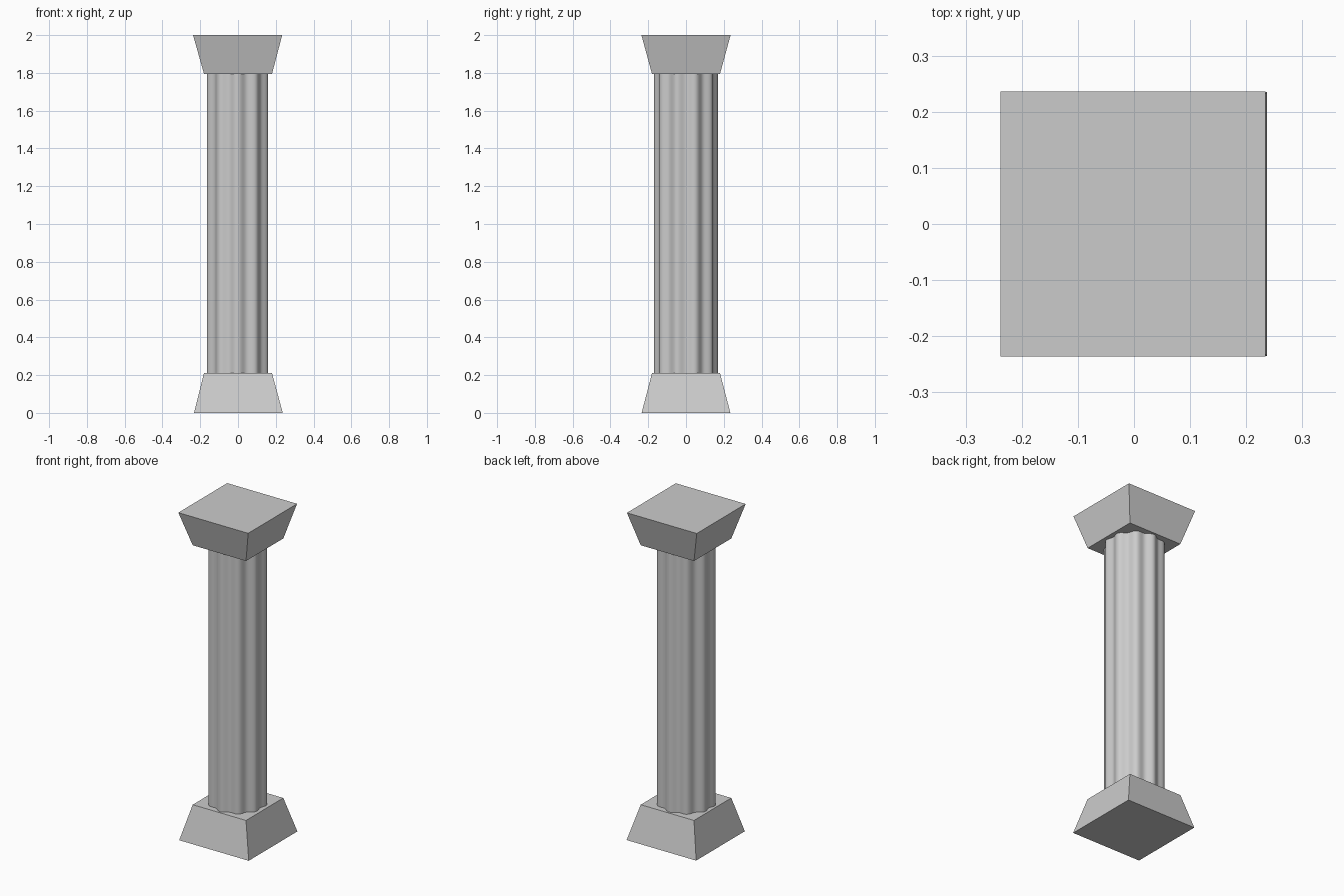
import bpy, math

if "Cube" in bpy.data.objects:
    bpy.data.objects.remove(bpy.data.objects["Cube"])


def prism(name, rings):
    """Loft a closed solid through rings of 3D points."""
    n = len(rings[0])
    verts = [p for ring in rings for p in ring]
    faces = [tuple(range(n))[::-1], tuple(range(n, 2 * n))]
    faces += [(i, (i + 1) % n, n + (i + 1) % n, n + i) for i in range(n)]
    mesh = bpy.data.meshes.new(name)
    mesh.from_pydata(verts, [], faces)
    ob = bpy.data.objects.new(name, mesh)
    bpy.context.collection.objects.link(ob)
    return ob


def square(half, z, cx):
    return [(cx + sx * half, sy * half, z) for sx, sy in ((-1, -1), (1, -1), (1, 1), (-1, 1))]


# Tapered plinth and flared capital
prism("base", [square(0.18, 0, 0), square(0.18, 0.21, 0)])
bpy.data.objects.remove(bpy.data.objects["base"])
prism("base", [square(0.235, 0.0, 0.002), square(0.18, 0.21, 0.0)])
prism("capital", [square(0.18, 1.795, 0.0), square(0.236, 2.0, -0.002)])

# Shaft: ten rounded lobes with grooves between them
LOBES, STEPS = 10, 12


def shaft_ring(z):
    ring = []
    for i in range(LOBES * STEPS):
        a = 2 * math.pi * i / (LOBES * STEPS)
        r = 0.151 + 0.018 * math.sin(LOBES * a / 2) ** 2
        ring.append((r * math.cos(a) - 0.002, r * math.sin(a), z))
    return ring


shaft = prism("fluted_shaft", [shaft_ring(0.205), shaft_ring(1.80)])
bpy.context.view_layer.objects.active = shaft
shaft.select_set(True)
bpy.ops.object.shade_smooth_by_angle(angle=math.radians(35))
